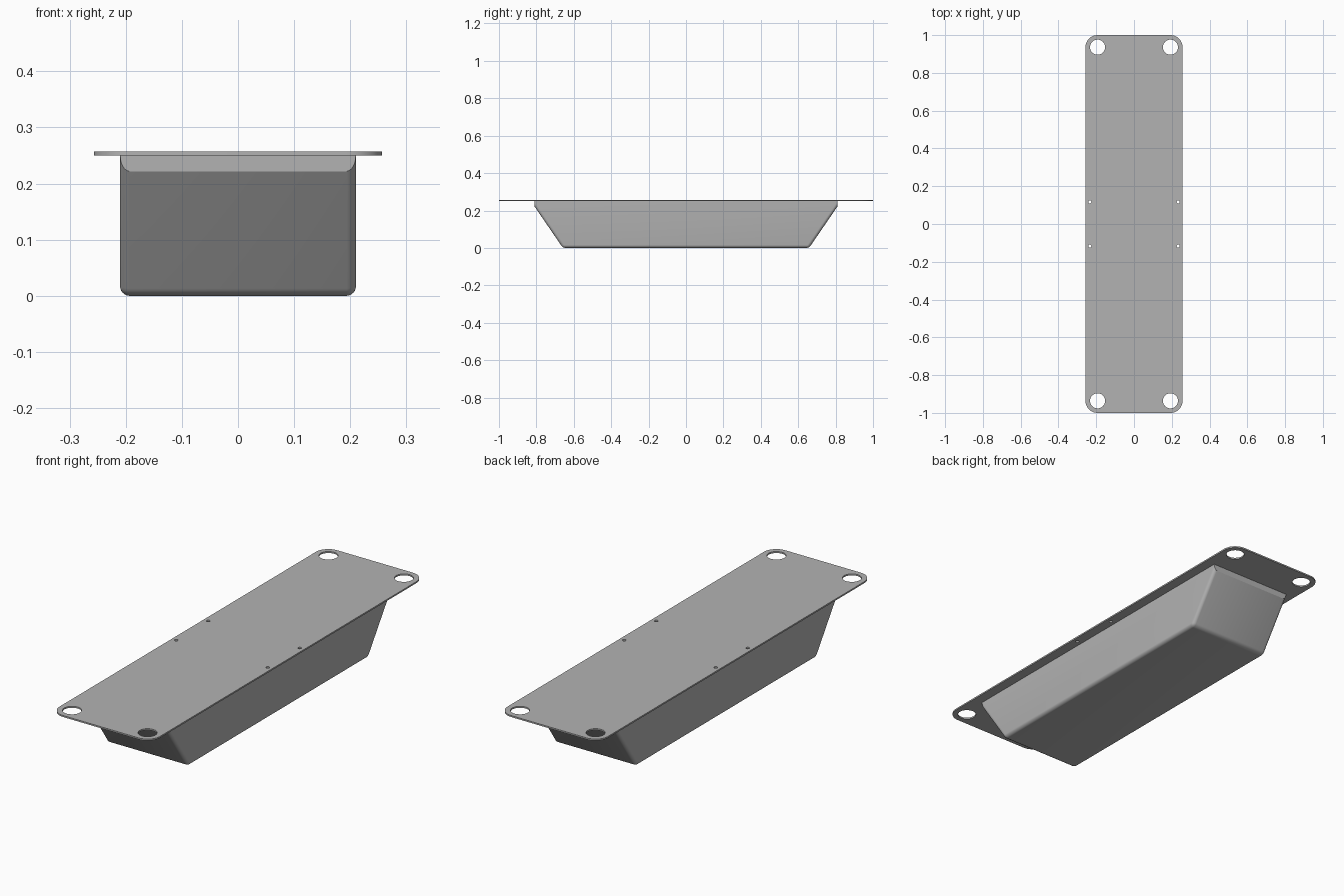
import bpy, bmesh, math
from mathutils import Vector

if "Cube" in bpy.data.objects:
    bpy.data.objects.remove(bpy.data.objects["Cube"], do_unlink=True)

HALF_W, HALF_L = 0.257, 1.0          # cover plate
PLATE_BOTTOM, PLATE_TOP = 0.25, 0.257
CORNER_R = 0.064
TUB_W, TUB_L, TUB_FLOOR_L = 0.21, 0.81, 0.658
LIP_Z, FILLET = 0.222, 0.016

grey = bpy.data.materials.new("plain_grey")
grey.use_nodes = True
colour = (0.45, 0.45, 0.45, 1)
grey.diffuse_color = colour
grey.node_tree.nodes["Principled BSDF"].inputs["Base Color"].default_value = colour


def finish(obj):
    obj.data.materials.clear()
    obj.data.materials.append(grey)
    bpy.ops.object.select_all(action="DESELECT")
    obj.select_set(True)
    bpy.context.view_layer.objects.active = obj
    bpy.ops.object.shade_smooth_by_angle(angle=math.radians(30))


def arc(cx, cy, r, start, sweep, steps):
    angles = [start + sweep * i / steps for i in range(steps + 1)]
    return [(cx + r * math.cos(a), cy + r * math.sin(a)) for a in angles]


def add_loop(curve, points):
    spline = curve.splines.new("POLY")
    spline.points.add(len(points) - 1)
    for p, (x, y) in zip(spline.points, points):
        p.co = (x, y, 0, 1)
    spline.use_cyclic_u = True


# Cover plate: rounded outline with corner and screw holes
curve = bpy.data.curves.new("cover_plate_outline", "CURVE")
curve.dimensions = "2D"
curve.fill_mode = "BOTH"
curve.extrude = (PLATE_TOP - PLATE_BOTTOM) / 2
quadrants = [(1, 1), (-1, 1), (-1, -1), (1, -1)]
cx, cy = HALF_W - CORNER_R, HALF_L - CORNER_R
outline = []
for i, (sx, sy) in enumerate(quadrants):
    outline += arc(sx * cx, sy * cy, CORNER_R, i * math.pi / 2, math.pi / 2, 12)
add_loop(curve, outline)
for sx, sy in quadrants:
    add_loop(curve, arc(sx * cx, sy * cy, 0.04, 0, math.tau, 40)[:-1])
    add_loop(curve, arc(sx * 0.234, sy * 0.117, 0.008, 0, math.tau, 20)[:-1])
outline_obj = bpy.data.objects.new("cover_plate_outline", curve)
bpy.context.collection.objects.link(outline_obj)
bpy.context.view_layer.update()
evaluated = outline_obj.evaluated_get(bpy.context.evaluated_depsgraph_get())
mesh = bpy.data.meshes.new_from_object(evaluated)
bpy.data.objects.remove(outline_obj, do_unlink=True)

bm = bmesh.new()
bm.from_mesh(mesh)
bmesh.ops.remove_doubles(bm, verts=bm.verts, dist=1e-5)
bmesh.ops.recalc_face_normals(bm, faces=bm.faces)
bm.to_mesh(mesh)
bm.free()
plate = bpy.data.objects.new("cover_plate", mesh)
plate.location.z = (PLATE_TOP + PLATE_BOTTOM) / 2
bpy.context.collection.objects.link(plate)
finish(plate)

# Tub: flared block, filleted, then trimmed to a short upright lip at each end
bm = bmesh.new()
bmesh.ops.create_cube(bm, size=2)
tall = 0.4
flare = (TUB_L - TUB_FLOOR_L) / LIP_Z
for v in bm.verts:
    upper = v.co.z > 0
    length = TUB_FLOOR_L + (flare * tall if upper else 0)
    v.co = Vector((v.co.x * TUB_W, v.co.y * length, tall if upper else 0))
edges = [e for e in bm.edges if min(v.co.z for v in e.verts) < 0.01]
bmesh.ops.bevel(bm, geom=edges, offset=FILLET, offset_type="OFFSET",
                segments=6, profile=0.5, affect="EDGES")
trims = [((0, 0, 0.2535), (0, 0, 1)),
         ((0, TUB_L, 0), (0, 1, 0)),
         ((0, -TUB_L, 0), (0, -1, 0))]
for point, normal in trims:
    cut = bmesh.ops.bisect_plane(bm, geom=bm.verts[:] + bm.edges[:] + bm.faces[:],
                                 plane_co=point, plane_no=normal, clear_outer=True)
    rim = [g for g in cut["geom_cut"] if isinstance(g, bmesh.types.BMEdge)]
    bmesh.ops.holes_fill(bm, edges=rim, sides=0)
bmesh.ops.recalc_face_normals(bm, faces=bm.faces)
mesh = bpy.data.meshes.new("tub")
bm.to_mesh(mesh)
bm.free()
tub = bpy.data.objects.new("tub", mesh)
bpy.context.collection.objects.link(tub)
finish(tub)
